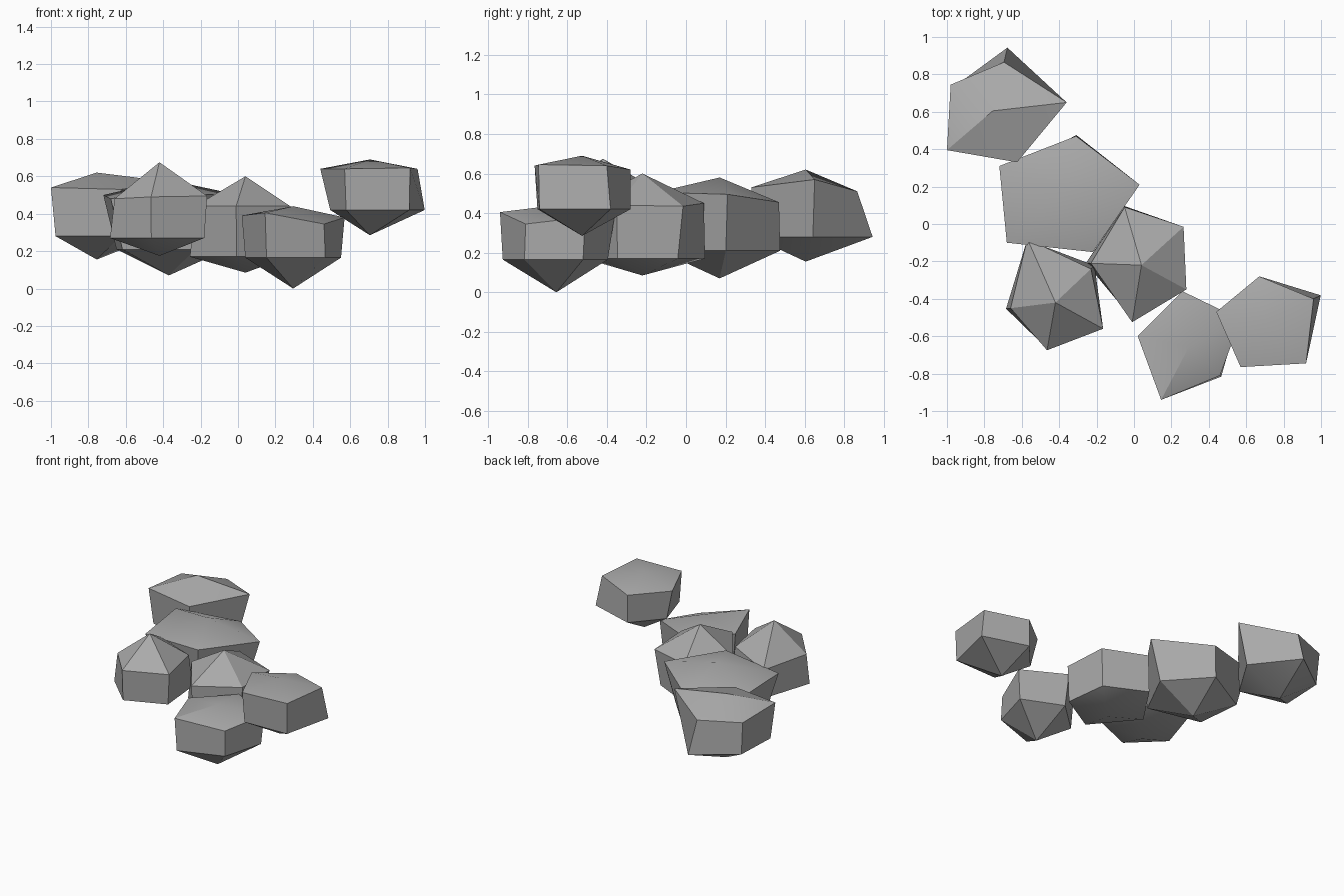
import bpy
import bmesh
import math

cube = bpy.data.objects.get("Cube")
if cube:
    bpy.data.objects.remove(cube, do_unlink=True)

# Stone colour
stone = bpy.data.materials.new("stone_grey")
stone.use_nodes = True
grey = (0.4, 0.4, 0.4, 1)
stone.diffuse_color = grey
stone.node_tree.nodes["Principled BSDF"].inputs["Base Color"].default_value = grey


def rock(name, axis, peak, lower, foot, corners):
    """Five-sided boulder: a peak, an upper ring, a tapered lower ring and a foot.

    Each corner holds the x, y, z of the upper ring, then the lower ring's taper."""
    ax, ay = axis
    bm = bmesh.new()
    top = bm.verts.new((ax, ay, peak))
    bottom = bm.verts.new((ax, ay, foot))
    upper_ring = [bm.verts.new((x, y, z)) for x, y, z, taper in corners]
    lower_ring = [bm.verts.new((ax + (x - ax) * taper, ay + (y - ay) * taper, lower))
                  for x, y, z, taper in corners]
    count = len(corners)
    for i in range(count):
        j = (i + 1) % count
        bm.faces.new((top, upper_ring[i], upper_ring[j]))
        bm.faces.new((upper_ring[i], lower_ring[i], lower_ring[j], upper_ring[j]))
        bm.faces.new((bottom, lower_ring[j], lower_ring[i]))
    bmesh.ops.recalc_face_normals(bm, faces=bm.faces[:])
    mesh = bpy.data.meshes.new(name)
    bm.to_mesh(mesh)
    bm.free()
    mesh.materials.append(stone)
    obj = bpy.data.objects.new(name, mesh)
    bpy.context.collection.objects.link(obj)
    # Soften only the shallow ridges
    bpy.ops.object.select_all(action="DESELECT")
    obj.select_set(True)
    bpy.context.view_layer.objects.active = obj
    bpy.ops.object.shade_smooth_by_angle(angle=math.radians(30))
    return obj


# High rock at the left end
rock("left_rock", (0.705, -0.525), 0.69, 0.42, 0.285, [
    (0.44, -0.47, 0.64, 0.8), (0.57, -0.765, 0.64, 0.94), (0.92, -0.745, 0.645, 0.98),
    (0.96, -0.4, 0.64, 1.15), (0.67, -0.28, 0.62, 1)])

# Lowest rock at the front
rock("front_rock", (0.295, -0.655), 0.44, 0.165, 0, [
    (0.02, -0.6, 0.39, 0.93), (0.145, -0.94, 0.405, 0.95), (0.46, -0.81, 0.345, 1.04),
    (0.57, -0.51, 0.38, 0.93), (0.26, -0.36, 0.39, 0.88)])

# Rock in the middle of the chain
rock("middle_rock", (0.04, -0.22), 0.6, 0.17, 0.085, [
    (-0.23, -0.21, 0.44, 1.1), (-0.01, -0.525, 0.44, 0.95), (0.28, -0.35, 0.44, 0.97),
    (0.265, -0.015, 0.435, 0.87), (-0.05, 0.09, 0.45, 1.02)])

# Peaked rock beside the chain
rock("side_rock", (-0.42, -0.42), 0.675, 0.27, 0.175, [
    (-0.66, -0.45, 0.48, 1.1), (-0.465, -0.675, 0.49, 0.97), (-0.165, -0.56, 0.495, 0.94),
    (-0.23, -0.24, 0.5, 1.1), (-0.57, -0.08, 0.48, 0.98)])

# Broad rock
rock("broad_rock", (-0.37, 0.17), 0.58, 0.21, 0.07, [
    (-0.72, 0.31, 0.5, 0.8), (-0.68, -0.1, 0.48, 0.8), (-0.22, -0.15, 0.505, 0.95),
    (0.03, 0.21, 0.495, 0.78), (-0.31, 0.47, 0.455, 1.02)])

# Rock at the back end
rock("back_rock", (-0.755, 0.605), 0.62, 0.28, 0.155, [
    (-1, 0.395, 0.54, 0.9), (-0.625, 0.33, 0.53, 0.98), (-0.36, 0.65, 0.57, 0.8),
    (-0.695, 0.865, 0.51, 1.3), (-0.98, 0.745, 0.52, 0.92)])
